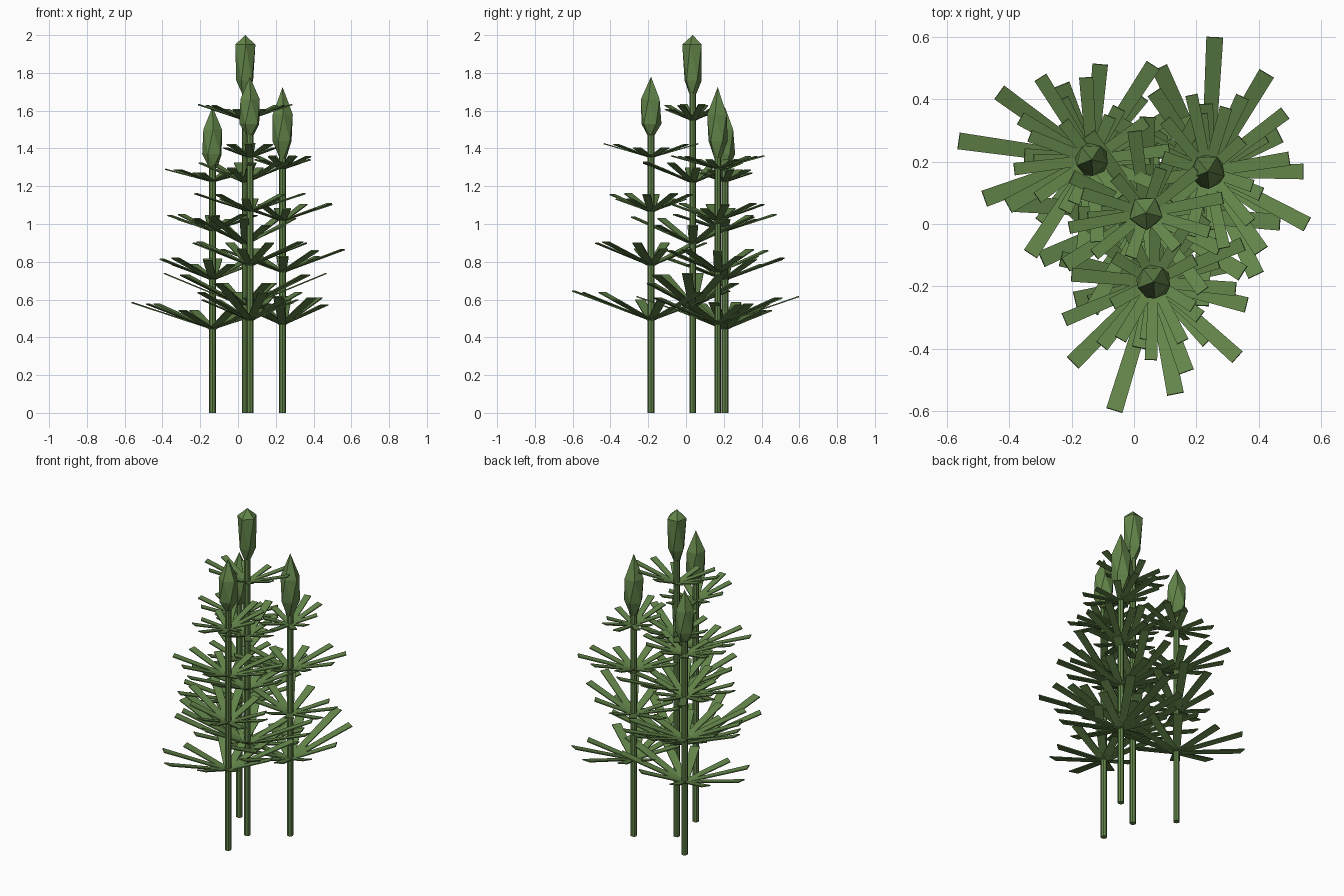
import bpy, bmesh, math
from mathutils import Vector

if "Cube" in bpy.data.objects:
    bpy.data.objects.remove(bpy.data.objects["Cube"])

green = bpy.data.materials.new("leaf_green")
green.diffuse_color = (0.125, 0.235, 0.068, 1)
green.use_nodes = True
green.node_tree.nodes["Principled BSDF"].inputs["Base Color"].default_value = green.diffuse_color


def finish(bm, name):
    bmesh.ops.recalc_face_normals(bm, faces=bm.faces)
    mesh = bpy.data.meshes.new(name)
    bm.to_mesh(mesh)
    bm.free()
    mesh.materials.append(green)
    bpy.context.collection.objects.link(bpy.data.objects.new(name, mesh))


def lathe(name, x, y, profile, sides, twist=0.0):
    """Closed faceted body from (radius, height) rings; radius 0 makes a tip."""
    bm = bmesh.new()
    rings = []
    for k, (r, z) in enumerate(profile):
        n = sides if r else 1
        rings.append([bm.verts.new((x + r * math.cos(math.tau * i / n + k * twist),
                                    y + r * math.sin(math.tau * i / n + k * twist), z))
                      for i in range(n)])
    for a, b in zip(rings, rings[1:]):
        for i in range(sides):
            j = (i + 1) % sides
            if len(b) == 1:
                bm.faces.new((a[i], a[j], b[0]))
            else:
                bm.faces.new((a[i], a[j], b[i]))
                bm.faces.new((a[j], b[j], b[i]))
    bm.faces.new(rings[0])
    if len(rings[-1]) > 1:
        bm.faces.new(rings[-1])
    finish(bm, name)


def add_leaf(bm, base, angle, length, rise, width):
    """Thin straight strip, slightly narrower at the stem."""
    out = Vector((math.cos(angle), math.sin(angle), 0))
    side = Vector((-out.y, out.x, 0))
    along = out * length + Vector((0, 0, rise))
    thick = along.cross(side).normalized() * 0.003
    ends = []
    for t, w in ((0.02, width * 0.38), (1, width * 0.5)):
        c = base + along * t
        ends.append([bm.verts.new(c + side * w * s + thick * u)
                     for s, u in ((-1, -1), (1, -1), (1, 1), (-1, 1))])
    a, b = ends
    for i in range(4):
        j = (i + 1) % 4
        bm.faces.new((a[i], a[j], b[j], b[i]))
    bm.faces.new(a)
    bm.faces.new(b)


# whorl: base height, tip height, leaf length, leaf width
WHORLS = [(0.49, 0.645, 0.43, 0.054), (0.78, 0.905, 0.36, 0.05),
          (1.065, 1.16, 0.31, 0.045), (1.352, 1.425, 0.25, 0.04)]
# leaf fan on each side of a whorl: angle from its long axis, relative length, relative rise
FAN = [(0, 1, 1), (28, 0.85, 0.95), (-28, 0.85, 0.95), (60, 0.6, 0.7), (-60, 0.6, 0.7)]

# plant: x, y, height scale, direction, spike profile
PLANTS = [
    ("tall", 0.038, 0.036, 1.145, -4,
     [(0.02, 1.69), (0.048, 1.76), (0.056, 1.95), (0, 2.0)]),
    ("front", 0.063, -0.185, 1.0, 253,
     [(0.02, 1.47), (0.056, 1.53), (0.054, 1.66), (0, 1.78)]),
    ("right", 0.236, 0.168, 0.955, 87,
     [(0.02, 1.35), (0.054, 1.44), (0.056, 1.58), (0, 1.725)]),
    ("left", -0.135, 0.206, 0.905, 172,
     [(0.03, 1.31), (0.055, 1.37), (0.052, 1.5), (0, 1.62)]),
]

for name, x, y, scale, turn, spike in PLANTS:
    # stem and spike
    lathe(name + "_stem", x, y, [(0.018, 0), (0.018, spike[0][1] + 0.02)], 8)
    lathe(name + "_spike", x, y, spike, 5, 0.5)
    # four leaf whorls, each turned from the one below
    bm = bmesh.new()
    for level, (z0, z1, length, width) in enumerate(WHORLS):
        base = Vector((x, y, z0 * scale))
        for half in (0, 180):
            for off, rel, lift in FAN:
                angle = math.radians(turn + 65 * level + half + off)
                add_leaf(bm, base, angle, length * rel, (z1 - z0) * scale * lift, width)
    finish(bm, name + "_leaves")
